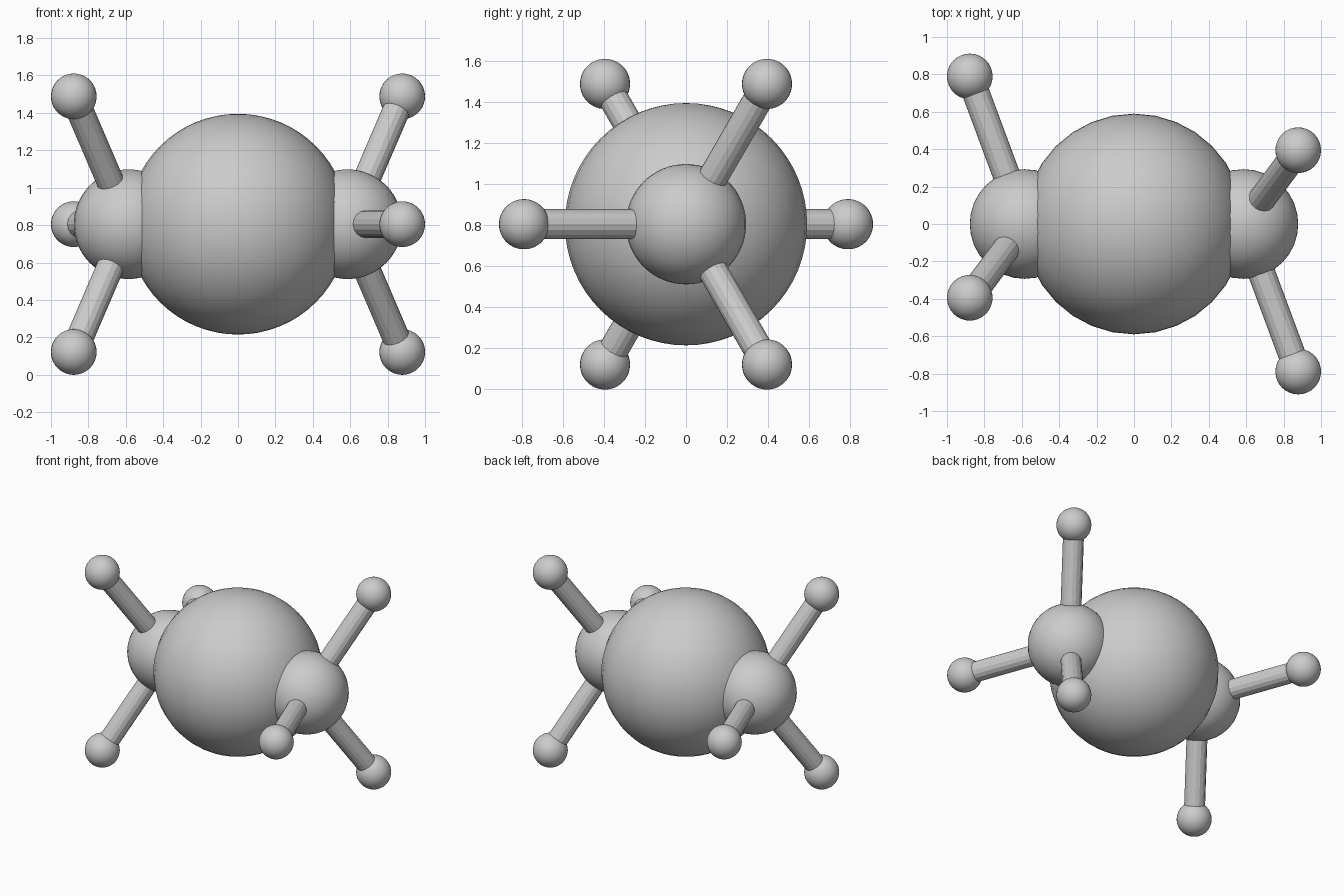
import bpy
from math import cos, sin, pi
from mathutils import Vector

cube = bpy.data.objects.get("Cube")
if cube:
    bpy.data.objects.remove(cube, do_unlink=True)

MID = 0.805          # height of the molecule's axis
HUB_X, TIP_X = 0.585, 0.878
REACH = 0.789        # distance of the outer balls from the axis

grey = bpy.data.materials.new("plain grey")
grey.use_nodes = True
grey.diffuse_color = (0.6, 0.6, 0.6, 1)
grey.node_tree.nodes["Principled BSDF"].inputs["Base Color"].default_value = (0.6, 0.6, 0.6, 1)


def ball(name, centre, radius):
    bpy.ops.mesh.primitive_uv_sphere_add(segments=32, ring_count=32, radius=radius, location=centre)
    obj = bpy.context.object
    obj.name = name
    obj.data.materials.append(grey)
    bpy.ops.object.shade_smooth()


def rod(name, start, end, radius):
    axis = end - start
    bpy.ops.mesh.primitive_cylinder_add(vertices=16, radius=radius, depth=axis.length,
                                        location=(start + end) / 2)
    obj = bpy.context.object
    obj.name = name
    obj.rotation_mode = 'QUATERNION'
    obj.rotation_quaternion = axis.to_track_quat('Z', 'Y')
    obj.data.materials.append(grey)


# Large core
ball("core_ball", Vector((0, 0, MID)), 0.59)

# Two hubs, each with three rods and tip balls, staggered half a step
for side, label in ((1, "left"), (-1, "right")):
    hub = Vector((side * HUB_X, 0, MID))
    ball(label + "_hub_ball", hub, 0.293)
    for i in range(3):
        turn = i * 2 * pi / 3
        tip = Vector((side * TIP_X, -side * REACH * cos(turn), MID + REACH * sin(turn)))
        rod(f"{label}_rod_{i + 1}", hub, tip, 0.073)
        ball(f"{label}_tip_ball_{i + 1}", tip, 0.122)
